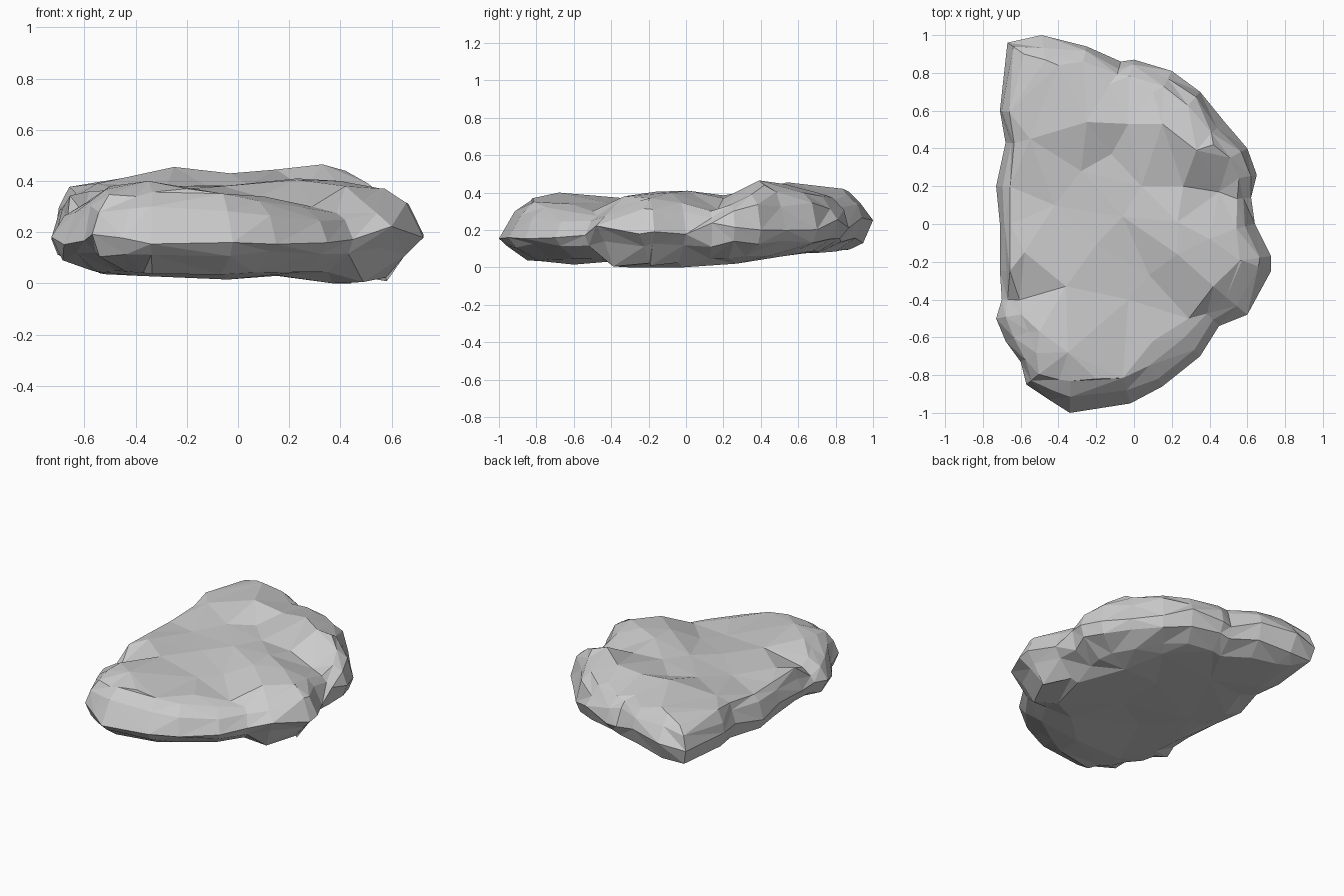
import bpy, bmesh, random
from mathutils import Vector
from mathutils.geometry import delaunay_2d_cdt

if "Cube" in bpy.data.objects:
    bpy.data.objects.remove(bpy.data.objects["Cube"])

random.seed(7)

# Widest outline: x, y, height of upper rim, inset of upper rim
OUTLINE = [
    (-.34, -1.0, .35, .17), (-.02, -.95, .35, .14), (.15, -.86, .33, .13), (.35, -.70, .30, .13),
    (.45, -.54, .27, .10), (.60, -.48, .32, .15), (.725, -.25, .37, .16), (.725, -.17, .37, .17),
    (.64, 0, .34, .10), (.62, .14, .30, .08), (.65, .26, .34, .10), (.60, .40, .39, .10),
    (.48, .54, .40, .09), (.35, .70, .40, .09), (.20, .81, .38, .09), (0, .87, .37, .09),
    (-.07, .86, .36, .07), (-.25, .94, .38, .08), (-.49, 1.0, .40, .13), (-.67, .96, .37, .10),
    (-.71, .60, .37, .05), (-.68, .43, .36, .04), (-.73, .20, .33, .08), (-.71, 0, .34, .06),
    (-.71, -.25, .34, .06), (-.70, -.40, .27, .09), (-.73, -.50, .31, .14), (-.68, -.62, .34, .13),
    (-.60, -.73, .36, .09), (-.57, -.85, .34, .09), (-.45, -.93, .34, .12)]

# Peaks, steps and clefts on the upper face
TOP = [
    (-.42, .10, .36), (-.55, .45, .39), (-.25, .54, .455), (-.12, .37, .38), (-.03, .53, .43),
    (.15, .53, .445), (.33, .39, .465), (.42, .42, .44), (.04, .20, .385), (.23, .01, .41),
    (.23, -.16, .405), (-.03, -.40, .34), (-.20, -.11, .37), (-.06, .04, .38), (.42, -.33, .38),
    (.40, -.08, .40), (.45, .17, .31), (.26, .20, .37), (.29, -.50, .30), (.08, -.27, .34),
    (.10, -.62, .34), (-.36, -.33, .37), (-.35, -.68, .40), (-.20, -.82, .37), (-.50, -.57, .38),
    (-.58, -.15, .36), (-.40, .84, .42), (-.13, .74, .39), (.10, .70, .40), (-.28, .28, .38)]

# Lumps and hollows on the underside
BASE = [
    (.37, -.30, 0), (.44, -.02, 0), (-.04, -.60, .015), (-.40, -.62, .03), (.30, .27, .02),
    (-.45, 0, .05), (-.25, .45, .07), (.20, .52, .06), (-.40, .75, .09), (0, -.10, .05),
    (0, .22, .055), (-.25, -.25, .05), (.16, -.42, .03)]

N = len(OUTLINE)
pts = [Vector(p[:2]) for p in OUTLINE]


def inward(i):
    t = Vector((0, 0))
    for k in (1, 2):
        t += (pts[(i + k) % N] - pts[i - k]).normalized()
    return Vector((-t.y, t.x)).normalized()


bm = bmesh.new()


def ring(inset, height, jitter_xy, jitter_z):
    out = []
    for i in range(N):
        xy = pts[i] + inward(i) * (inset(i) + random.uniform(-jitter_xy, jitter_xy))
        z = height(i) + random.uniform(-jitter_z, jitter_z)
        out.append(bm.verts.new((xy.x, xy.y, z)))
    return out


def bridge(lower, upper):
    for i in range(N):
        j = (i + 1) % N
        a, b, c, d = lower[i], lower[j], upper[j], upper[i]
        if random.random() < .5:
            bm.faces.new((a, b, c))
            bm.faces.new((a, c, d))
        else:
            bm.faces.new((a, b, d))
            bm.faces.new((b, c, d))


def cap(loop, inner):
    verts = loop + [bm.verts.new(p) for p in inner]
    res = delaunay_2d_cdt([v.co.xy for v in verts], [], [list(range(N))], 1, 1e-5)
    out = [verts[o[0]] if o else bm.verts.new((p.x, p.y, loop[0].co.z))
           for p, o in zip(res[0], res[3])]
    for f in res[2]:
        try:
            bm.faces.new([out[i] for i in f])
        except ValueError:
            pass


def edge_z(i):
    x, y = pts[i]
    return .18 + .06 * max(0, y) + (.02 if x > .6 else 0)


def low_inset(i):
    return .065 if pts[i].x > .55 and pts[i].y < .1 else .04


def base_z(i):
    x, y = pts[i]
    return .045 + .05 * max(0, y) - (.03 if x > .5 and y < .1 else 0)


# Side bands from underside to upper rim
base = ring(lambda i: .16, base_z, .02, .012)
low = ring(low_inset, lambda i: edge_z(i) * .6, .015, .02)
edge = ring(lambda i: 0, edge_z, 0, .03)
high = ring(lambda i: OUTLINE[i][3] * .42, lambda i: edge_z(i) * .38 + OUTLINE[i][2] * .62, .015, .015)
rim = ring(lambda i: OUTLINE[i][3], lambda i: OUTLINE[i][2], .008, .008)
for lower, upper in ((base, low), (low, edge), (edge, high), (high, rim)):
    bridge(lower, upper)

# Faceted upper face and underside
cap(rim, TOP)
cap(base, BASE)

bmesh.ops.delete(bm, geom=[v for v in bm.verts if not v.link_faces], context='VERTS')
bmesh.ops.recalc_face_normals(bm, faces=bm.faces)
mesh = bpy.data.meshes.new("rock_slab")
bm.to_mesh(mesh)
bm.free()
bpy.context.collection.objects.link(bpy.data.objects.new("rock_slab", mesh))
